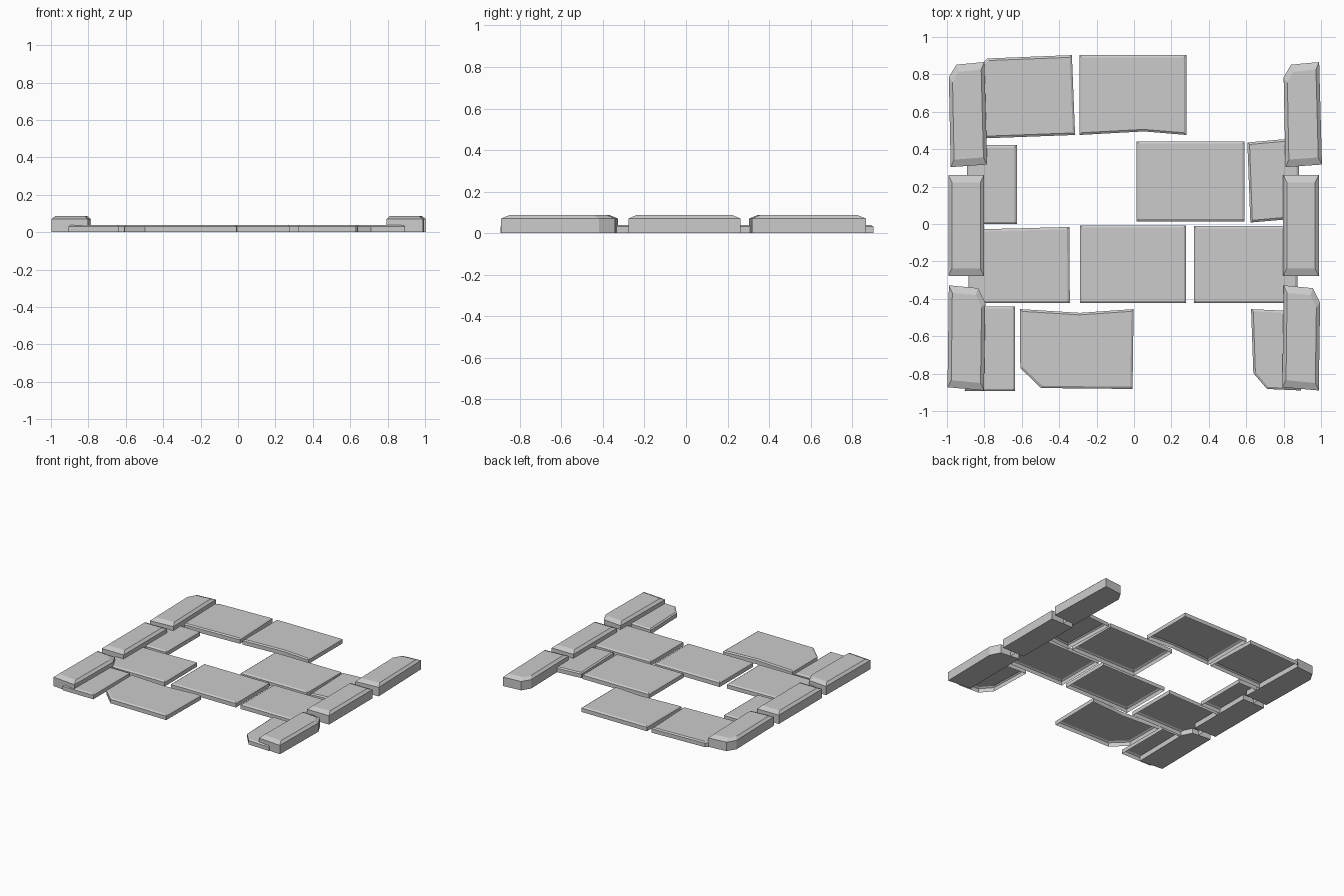
import bpy, bmesh

if "Cube" in bpy.data.objects:
    bpy.data.objects.remove(bpy.data.objects["Cube"])


def slab(name, pts, edge_z, top_z, inset_x, inset_y, closed):
    """Flat-sided stone: outline walls, sloped rim and a flat top."""
    area = sum(a[0] * b[1] - b[0] * a[1] for a, b in zip(pts, pts[1:] + pts[:1]))
    if area < 0:
        pts = pts[::-1]
    xs, ys = [p[0] for p in pts], [p[1] for p in pts]
    cx, cy = (min(xs) + max(xs)) / 2, (min(ys) + max(ys)) / 2
    sx = 1 - 2 * inset_x / (max(xs) - min(xs))
    sy = 1 - 2 * inset_y / (max(ys) - min(ys))
    bm = bmesh.new()
    low = [bm.verts.new((x, y, 0)) for x, y in pts]
    rim = [bm.verts.new((x, y, edge_z)) for x, y in pts]
    top = [bm.verts.new((cx + (x - cx) * sx, cy + (y - cy) * sy, top_z)) for x, y in pts]
    n = len(pts)
    for a, b in ((low, rim), (rim, top)):
        for i in range(n):
            j = (i + 1) % n
            bm.faces.new((a[i], a[j], b[j], b[i]))
    bm.faces.new(top)
    if closed:
        bm.faces.new(low[::-1])
    mesh = bpy.data.meshes.new(name)
    bm.to_mesh(mesh)
    bm.free()
    obj = bpy.data.objects.new(name, mesh)
    bpy.context.collection.objects.link(obj)


def box(x0, x1, y0, y1):
    return [(x0, y0), (x1, y0), (x1, y1), (x0, y1)]


# Thin paving tiles, open underneath, in four staggered rows
tiles = [
    # back row
    [(-.785, .885), (-.332, .903), (-.315, .476), (-.88, .455), (-.895, .77)],
    [(-.292, .903), (.28, .903), (.28, .476), (.053, .495), (-.292, .476)],
    # second row
    box(-.893, -.626, 0, .422),
    box(.014, .592, .014, .442),
    [(.606, .436), (.88, .46), (.883, .03), (.622, .008)],
    # third row
    [(-.885, -.03), (-.346, -.016), (-.343, -.423), (-.885, -.423)],
    box(-.289, .278, -.423, -.007),
    box(.32, .873, -.423, -.012),
    # front row
    [(-.89, -.44), (-.636, -.44), (-.636, -.893), (-.905, -.893)],
    [(-.61, -.455), (-.289, -.475), (-.002, -.455), (-.008, -.882),
     (-.497, -.877), (-.608, -.77)],
    [(.626, -.455), (.89, -.468), (.893, -.89), (.711, -.882), (.638, -.797)],
]
for i, pts in enumerate(tiles):
    slab(f"paving_tile_{i + 1}", pts, .031, .039, .012, .012, False)

# Taller curb stones, the same three repeated on both sides
curbs = {
    "back": [(-.99, .785), (-.95, .852), (-.80, .866), (-.785, .318), (-.98, .304)],
    "middle": box(-.993, -.802, -.278, .263),
    "front": [(-.99, -.328), (-.834, -.343), (-.795, -.42), (-.802, -.89), (-.997, -.873)],
}
for side, shift in (("left", 0), ("right", 1.79)):
    for place, pts in curbs.items():
        slab(f"{side}_{place}_curb", [(x + shift, y) for x, y in pts],
             .07, .087, .02, .04, True)
